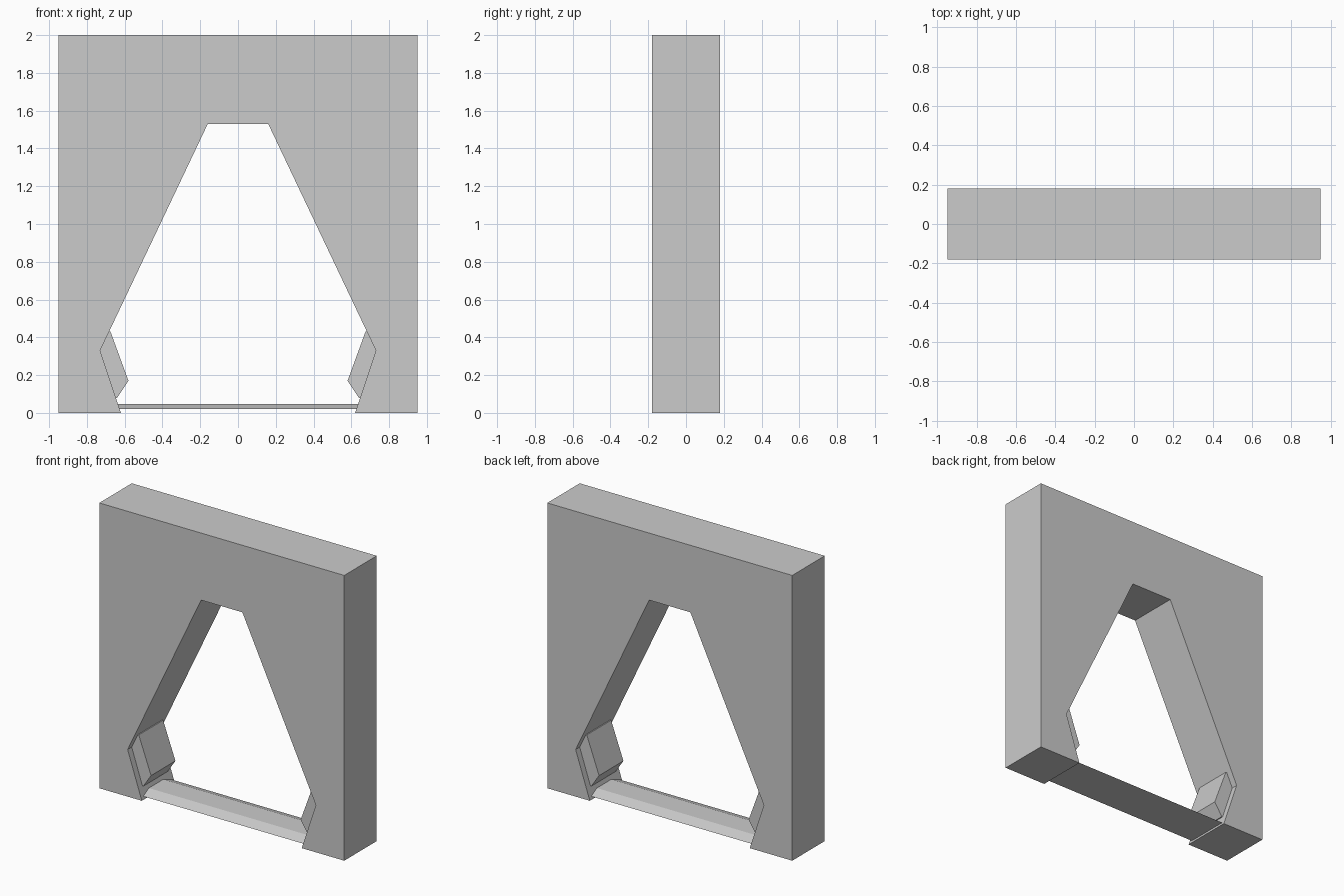
import bpy, bmesh
from mathutils import Vector

if "Cube" in bpy.data.objects:
    bpy.data.objects.remove(bpy.data.objects["Cube"])


def prism(name, profile, start, depth):
    """Extrude a closed 3D profile along the depth vector."""
    bm = bmesh.new()
    face = bm.faces.new([bm.verts.new(Vector(p) + Vector(start)) for p in profile])
    ext = bmesh.ops.extrude_face_region(bm, geom=[face], use_keep_orig=True)
    moved = [v for v in ext["geom"] if isinstance(v, bmesh.types.BMVert)]
    bmesh.ops.translate(bm, verts=moved, vec=depth)
    bmesh.ops.recalc_face_normals(bm, faces=bm.faces)
    mesh = bpy.data.meshes.new(name)
    bm.to_mesh(mesh)
    bm.free()
    obj = bpy.data.objects.new(name, mesh)
    bpy.context.collection.objects.link(obj)
    return obj


# Wall panel with tapered doorway, drawn as one mirrored outline
half = [(0.16, 1.53), (0.73, 0.33), (0.62, 0), (0.95, 0), (0.95, 2)]
outline = half + [(-x, z) for x, z in reversed(half)]
prism("door_frame", [(x, 0, z) for x, z in outline], (0, -0.18, 0), (0, 0.36, 0))

# Angular blocks at the foot of each jamb, set into the wall
block = [(0.675, 0.43), (0.58, 0.17), (0.64, 0.08), (0.72, 0.08), (0.78, 0.25), (0.72, 0.43)]
for side, label in ((-1, "left"), (1, "right")):
    prism(label + "_jamb_block", [(side * x, 0, z) for x, z in block],
          (0, -0.135, 0), (0, 0.27, 0))

# Low threshold with sloped front and back
sill = [(-0.155, 0.02), (0.155, 0.02), (0.08, 0.047), (-0.08, 0.047)]
prism("threshold", [(0, y, z) for y, z in sill], (-0.65, 0, 0), (1.3, 0, 0))
